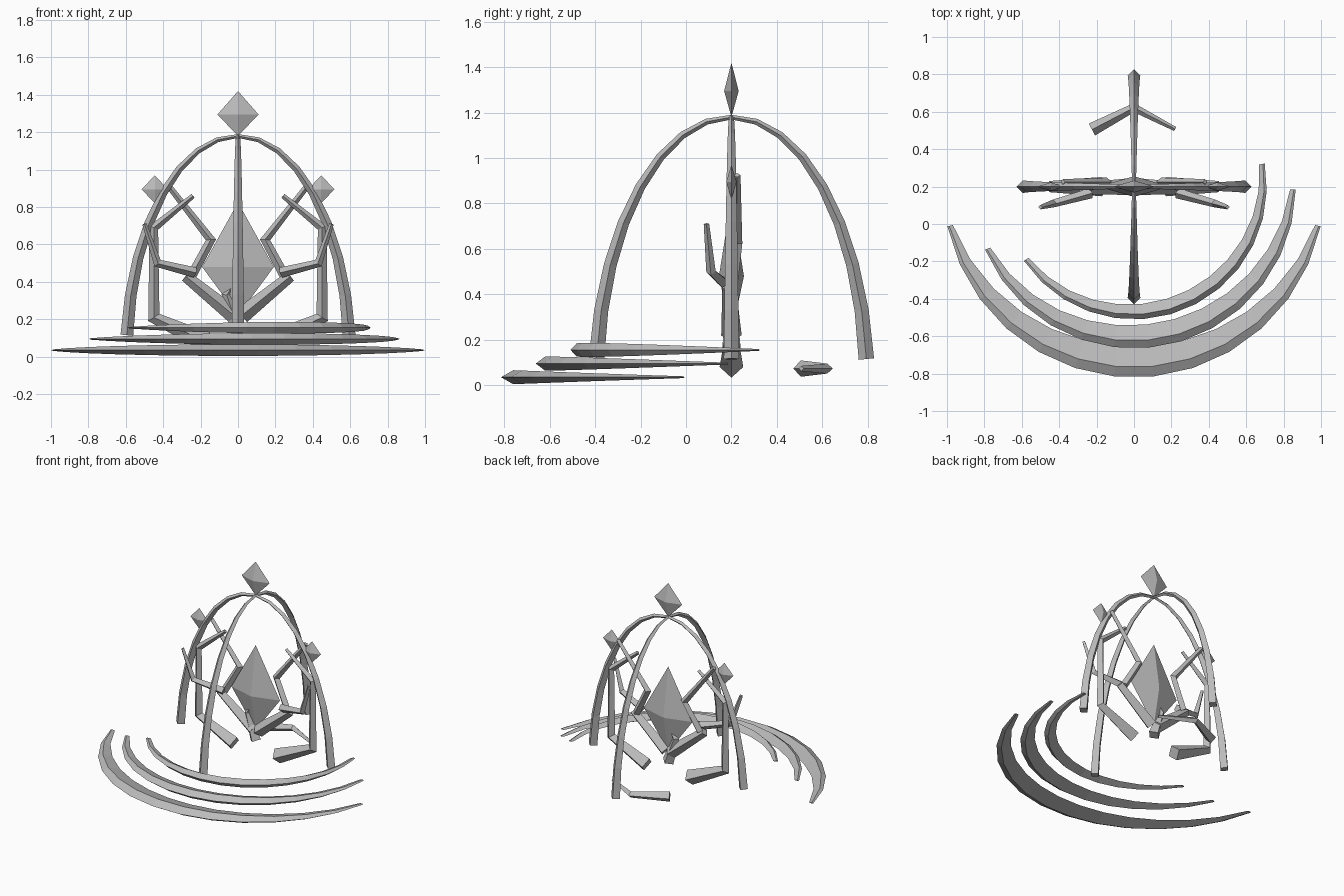
import bpy, bmesh, math
from mathutils import Vector

if "Cube" in bpy.data.objects:
    bpy.data.objects.remove(bpy.data.objects["Cube"])

CY = 0.2  # depth of the arch centre
X, Y, Z = Vector((1, 0, 0)), Vector((0, 1, 0)), Vector((0, 0, 1))

grey = bpy.data.materials.new("plain grey")
grey.diffuse_color = (0.5, 0.5, 0.5, 1)
grey.use_nodes = True
grey.node_tree.nodes["Principled BSDF"].inputs["Base Color"].default_value = grey.diffuse_color


def loft(name, rings):
    """Skin a list of equal-sized rings and cap both ends."""
    bm = bmesh.new()
    vs = [[bm.verts.new(p) for p in ring] for ring in rings]
    n = len(vs[0])
    for a, b in zip(vs, vs[1:]):
        for i in range(n):
            j = (i + 1) % n
            bm.faces.new((a[i], a[j], b[j], b[i]))
    bm.faces.new(vs[0][::-1])
    bm.faces.new(vs[-1])
    return finish(name, bm)


def finish(name, bm):
    bmesh.ops.recalc_face_normals(bm, faces=bm.faces[:])
    me = bpy.data.meshes.new(name)
    bm.to_mesh(me)
    bm.free()
    me.materials.append(grey)
    ob = bpy.data.objects.new(name, me)
    bpy.context.collection.objects.link(ob)
    return ob


def bar(name, points, radii, ref):
    """Tapered bar with a diamond section, mitred at its corners."""
    pts = [Vector(p) for p in points]
    rings = []
    for i, (p, r) in enumerate(zip(pts, radii)):
        t_in = (p - pts[max(i - 1, 0)]).normalized()
        t_out = (pts[min(i + 1, len(pts) - 1)] - p).normalized()
        t = (t_in + t_out).normalized()
        n = t.cross(ref).normalized()
        b = n.cross(t).normalized()
        c = max(t.dot(t_out if t_out.length else t_in), 0.6)
        rings.append([p + n * r / c, p + b * r, p - n * r / c, p - b * r])
    return loft(name, rings)


def crystal(name, x, z, bottom, top, half_x, half_y):
    """Flattened four-sided double pyramid."""
    bm = bmesh.new()
    mid = [bm.verts.new((x + a * half_x, CY + b * half_y, z))
           for a, b in ((1, 0), (0, 1), (-1, 0), (0, -1))]
    hi = bm.verts.new((x, CY, top))
    lo = bm.verts.new((x, CY, bottom))
    for i in range(4):
        j = (i + 1) % 4
        bm.faces.new((mid[i], mid[j], hi))
        bm.faces.new((mid[j], mid[i], lo))
    finish(name, bm)


def crescent(name, radius, width, z, centre_deg):
    """Arc with a constant outer edge, swelling inward and in height."""
    rings = []
    for i in range(14):
        t = i / 13
        a = math.radians(centre_deg + (t - 0.5) * 156)
        s = math.sin(math.pi * t)
        w = 0.03 + (width - 0.03) * s
        h = 0.004 + 0.027 * s
        d = Vector((math.cos(a), math.sin(a), 0))
        base = Vector((0, CY, z))
        rings.append([base + d * radius,
                      base + d * (radius - w * 0.33) + Z * h,
                      base + d * (radius - w),
                      base + d * (radius - w * 0.33) - Z * h])
    loft(name, rings)


# Three stepped crescents, each turned further round
for i, (r, w) in enumerate(((1.02, 0.165), (0.865, 0.125), (0.71, 0.085))):
    crescent(f"crescent_{i + 1}", r, w, 0.035 + 0.06 * i, -90 + 11 * i)

# Two crossing arches, thinning toward the top
t0 = 0.0976
for name, axis, ref in (("side_arch", X, Y), ("depth_arch", Y, X)):
    pts, rad = [], []
    for i in range(17):
        t = t0 + (math.pi - 2 * t0) * i / 16
        pts.append(axis * 0.597 * math.cos(t) + Y * CY + Z * 1.18 * math.sin(t))
        rad.append(0.010 + 0.024 * abs(i / 8 - 1))
    bar(name, pts, rad, ref)

# Crystals: crown, heart and two on the shoulders
crystal("crown_crystal", 0, 1.295, 1.18, 1.42, 0.11, 0.032)
crystal("heart_crystal", 0, 0.48, 0.22, 0.825, 0.192, 0.055)
for side, s in (("left", -1), ("right", 1)):
    crystal(f"{side}_shoulder_crystal", s * 0.445, 0.895, 0.82, 0.97, 0.07, 0.023)

    # Mirrored bent branches
    def branch(name, pts, radii):
        bar(f"{side}_{name}", [(s * x, y, z) for x, y, z in pts], radii, Y)

    branch("outer_branch",
           [(0.17, CY, 0.08), (0.45, CY, 0.21), (0.45, CY, 0.69), (0.24, CY, 0.86)],
           [0.052, 0.03, 0.023, 0.013])
    branch("arm", [(0.02, CY, 0.22), (0.28, 0.19, 0.43)], [0.045, 0.03])
    branch("inner_branch",
           [(0.25, 0.2, 0.43), (0.145, 0.225, 0.625), (0.38, 0.225, 0.925)],
           [0.026, 0.023, 0.015])
    branch("front_branch",
           [(0.23, 0.165, 0.45), (0.43, 0.11, 0.5), (0.5, 0.09, 0.71)],
           [0.028, 0.021, 0.012])

# Short stem under the heart crystal
bar("stem", [(0, CY, 0.15), (-0.06, CY, 0.33), (-0.01, CY, 0.41)],
    [0.042, 0.025, 0.013], Y)

# Bent root lying behind
bar("back_root", [(-0.225, 0.505, 0.073), (0, 0.622, 0.073), (0.22, 0.508, 0.073)],
    [0.036, 0.022, 0.012], Z)
